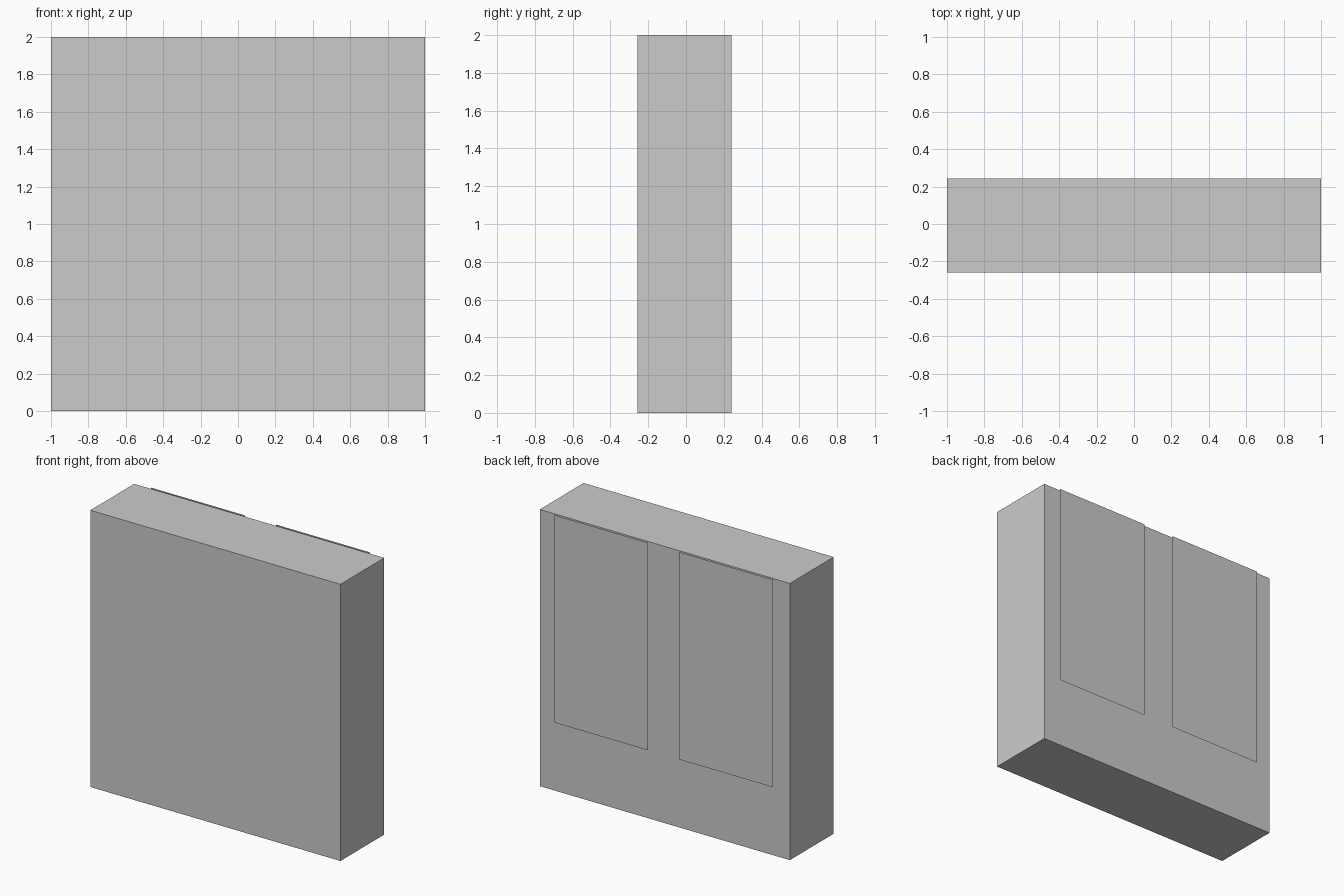
import bpy
import bmesh
from mathutils import Matrix

if "Cube" in bpy.data.objects:
    bpy.data.objects.remove(bpy.data.objects["Cube"])

W, D, H = 2.0, 0.5, 2.0        # slab size
GAP = 0.016                    # panels float just off the back face
Y_MID = -GAP / 2               # keeps the whole model centred on y


def add_object(name, bm):
    mesh = bpy.data.meshes.new(name)
    bm.to_mesh(mesh)
    bm.free()
    obj = bpy.data.objects.new(name, mesh)
    bpy.context.collection.objects.link(obj)
    return obj


# Main slab
bm = bmesh.new()
bmesh.ops.create_cube(bm, size=1, matrix=Matrix.Translation((0, Y_MID, H / 2))
                      @ Matrix.Diagonal((W, D, H, 1)))
add_object("slab", bm)


# Two flat panels on the back, flush with the top edge
def back_panel(name, x_mid, width=0.75, z0=0.5, z1=H):
    y = Y_MID + D / 2 + GAP
    x0, x1 = x_mid - width / 2, x_mid + width / 2
    bm = bmesh.new()
    corners = [(x1, y, z0), (x0, y, z0), (x0, y, z1), (x1, y, z1)]
    bm.faces.new([bm.verts.new(c) for c in corners])   # faces +y
    add_object(name, bm)


for side, sign in (("left", -1), ("right", 1)):
    back_panel(f"back_panel_{side}", sign * 0.5)
